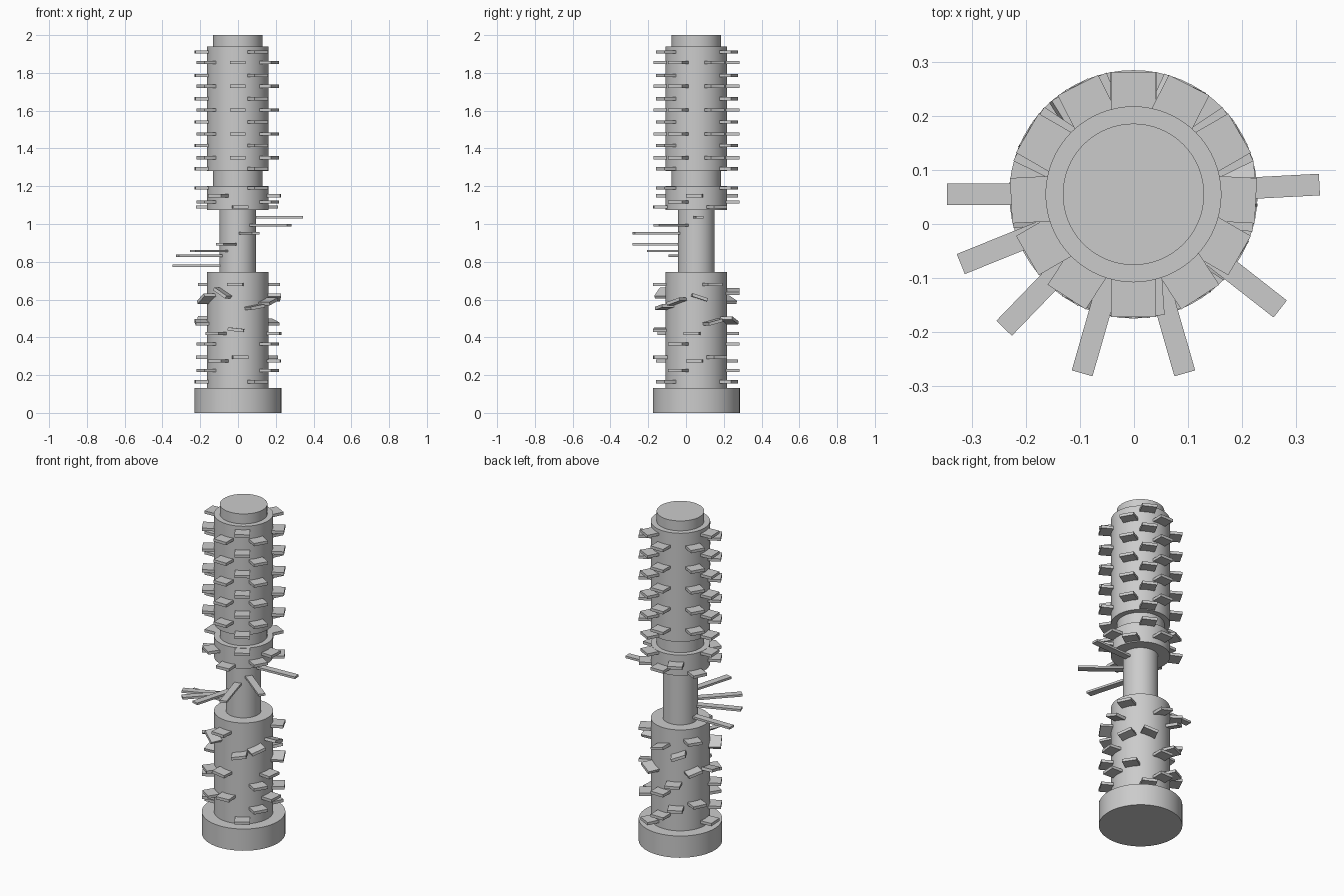
import bpy, bmesh
from math import radians, cos, sin, pi
from mathutils import Matrix, Vector

if "Cube" in bpy.data.objects:
    bpy.data.objects.remove(bpy.data.objects["Cube"])

CX, CY = -0.001, 0.055   # column axis


def make_object(name, bm):
    mesh = bpy.data.meshes.new(name)
    bmesh.ops.recalc_face_normals(bm, faces=bm.faces)
    bm.to_mesh(mesh)
    bm.free()
    ob = bpy.data.objects.new(name, mesh)
    bpy.context.collection.objects.link(ob)
    return ob


def stepped_column(name, profile, sides=64):
    """Lathe a closed (radius, z) profile around the column axis."""
    bm = bmesh.new()
    rings = []
    for r, z in profile:
        rings.append([bm.verts.new((CX + r * cos(2 * pi * i / sides),
                                    CY + r * sin(2 * pi * i / sides), z)) for i in range(sides)])
    for a, b in zip(rings, rings[1:]):
        for i in range(sides):
            j = (i + 1) % sides
            bm.faces.new((a[i], a[j], b[j], b[i]))
    bm.faces.new(rings[0][::-1])
    bm.faces.new(rings[-1])
    ob = make_object(name, bm)
    bpy.context.view_layer.objects.active = ob
    ob.select_set(True)
    bpy.ops.object.shade_smooth_by_angle(angle=radians(30))
    ob.select_set(False)


def pegs(name, items, r0, r1, width, thick):
    """Radial slats; each item is (azimuth, height, tilt) with angles in degrees."""
    bm = bmesh.new()
    for az, z, tilt in items:
        m = (Matrix.Translation((CX, CY, z)) @ Matrix.Rotation(radians(az), 4, 'Z')
             @ Matrix.Rotation(radians(tilt), 4, 'X')
             @ Matrix.Translation(((r0 + r1) / 2, 0, 0))
             @ Matrix.Diagonal(Vector((r1 - r0, width, thick, 1))))
        bmesh.ops.create_cube(bm, size=1, matrix=m)
    make_object(name, bm)


def triad(az, z):
    return [(az + 120 * k, z, 0) for k in range(3)]


# Stepped trunk
stepped_column("trunk", [
    (0.23, 0), (0.23, 0.132), (0.163, 0.132), (0.163, 0.745),
    (0.097, 0.745), (0.097, 1.075), (0.163, 1.075), (0.163, 1.20),
    (0.131, 1.20), (0.131, 1.28), (0.163, 1.28), (0.163, 1.94),
    (0.131, 1.94), (0.131, 2.0)])

# Upper slats: rows of three alternate with rows of six
upper = []
for i in range(6):
    upper += triad(-57, 1.91 - i * 0.1235)
for i in range(5):
    z = 1.855 - i * 0.126
    upper += triad(-90, z) + triad(-30, z)
pegs("upper_slats", upper, 0.14, 0.227, 0.084, 0.017)

# Collar slats
collar = triad(-57, 1.19) + triad(-3, 1.15) + triad(-30, 1.117) + triad(-86, 1.09)
pegs("collar_slats", collar, 0.14, 0.227, 0.084, 0.017)

# Lower slats, level rows then the loose tilted ones
lower = []
for az, z in [(-57, 0.165), (-30, 0.225), (-3, 0.275), (-86, 0.295),
              (-30, 0.365), (-7, 0.42), (-94, 0.68)]:
    lower += triad(az, z)
lower += [(-93, 0.44, -6), (27, 0.48, 14), (147, 0.495, 14), (65, 0.49, -18), (185, 0.48, -12),
          (-150, 0.605, 28), (-115, 0.635, -32), (-62, 0.56, 10), (-33, 0.59, 17),
          (5, 0.612, -18), (90, 0.642, 15), (122, 0.6, 20)]
pegs("lower_slats", lower, 0.14, 0.227, 0.084, 0.017)

# Long branches spiralling around the neck
pegs("long_branches", [(3, 1.035, 0), (-38, 0.993, 0), (-74, 0.95, 0), (-106, 0.892, 0),
                       (-134, 0.857, 0), (-158, 0.832, 0), (180, 0.778, 0)],
     0.07, 0.345, 0.04, 0.013)
